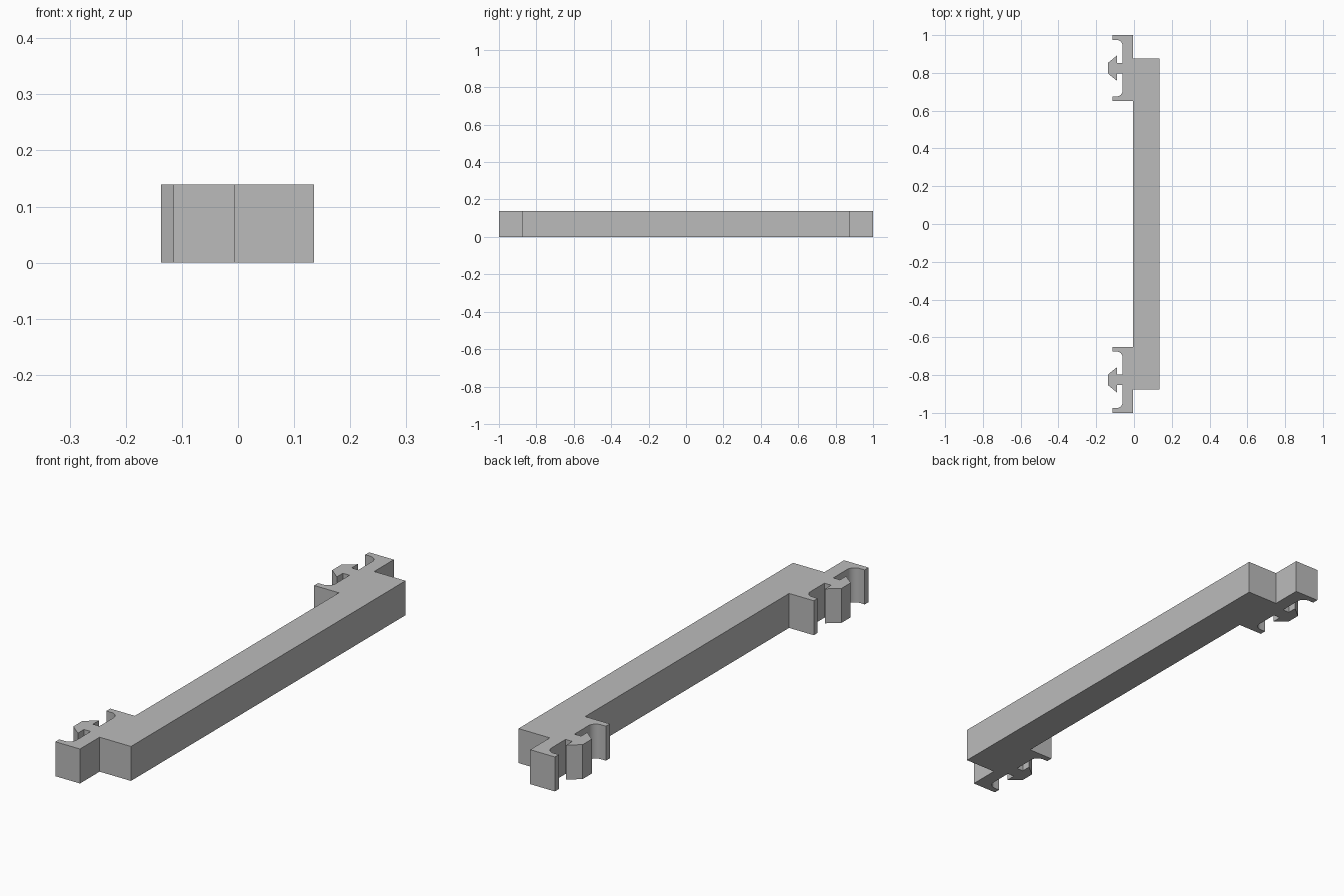
import bpy, bmesh, math

cube = bpy.data.objects.get("Cube")
if cube:
    bpy.data.objects.remove(cube, do_unlink=True)

HEIGHT = 0.139
CLIP_Y = 0.825       # centre of each clip along the bar
FACE_X = -0.005      # plane where clips meet the bar
WALL_X = -0.06       # inner wall of the clip pocket
FILLET = 0.033

grey = bpy.data.materials.new("plain grey")
grey.use_nodes = True
colour = (0.5, 0.5, 0.5, 1)
grey.diffuse_color = colour
grey.node_tree.nodes["Principled BSDF"].inputs["Base Color"].default_value = colour


def fillet(cx, cy, r, steps=10):
    """Quarter arc from the jaw to the pocket wall."""
    return [(cx + r * math.cos(a), cy + r * math.sin(a))
            for a in (math.pi / 2 * (1 - i / steps) for i in range(steps + 1))]


# Half of a clip, measured from its centre line: jaw, rounded pocket, barbed hook
jaw = [(-0.115, 0.175), (-0.115, 0.15)]
pocket = fillet(WALL_X - FILLET, 0.15 - FILLET, FILLET)
hook = [(WALL_X, 0.028), (-0.09, 0.028), (-0.09, 0.067), (-0.137, 0.029)]
half_clip = jaw + pocket + hook
clip = half_clip + [(x, -y) for x, y in reversed(half_clip)]

# Half of the full outline, then mirrored along the bar
half = [(0.135, 0.875), (FACE_X, 0.875), (FACE_X, CLIP_Y + 0.175)]
half += [(x, y + CLIP_Y) for x, y in clip]
half += [(FACE_X, CLIP_Y - 0.175)]
outline = half + [(x, -y) for x, y in reversed(half)]

# Extrude the outline into a solid
bm = bmesh.new()
base = bm.faces.new([bm.verts.new((x, y, 0)) for x, y in outline])
top = bmesh.ops.extrude_face_region(bm, geom=[base], use_keep_orig=True)
verts = [g for g in top["geom"] if isinstance(g, bmesh.types.BMVert)]
bmesh.ops.translate(bm, verts=verts, vec=(0, 0, HEIGHT))
bmesh.ops.recalc_face_normals(bm, faces=bm.faces)
mesh = bpy.data.meshes.new("clip_bar")
bm.to_mesh(mesh)
bm.free()
mesh.materials.append(grey)

bar = bpy.data.objects.new("clip_bar", mesh)
bpy.context.collection.objects.link(bar)
bpy.context.view_layer.objects.active = bar
bar.select_set(True)
bpy.ops.object.shade_smooth_by_angle(angle=math.radians(30))
